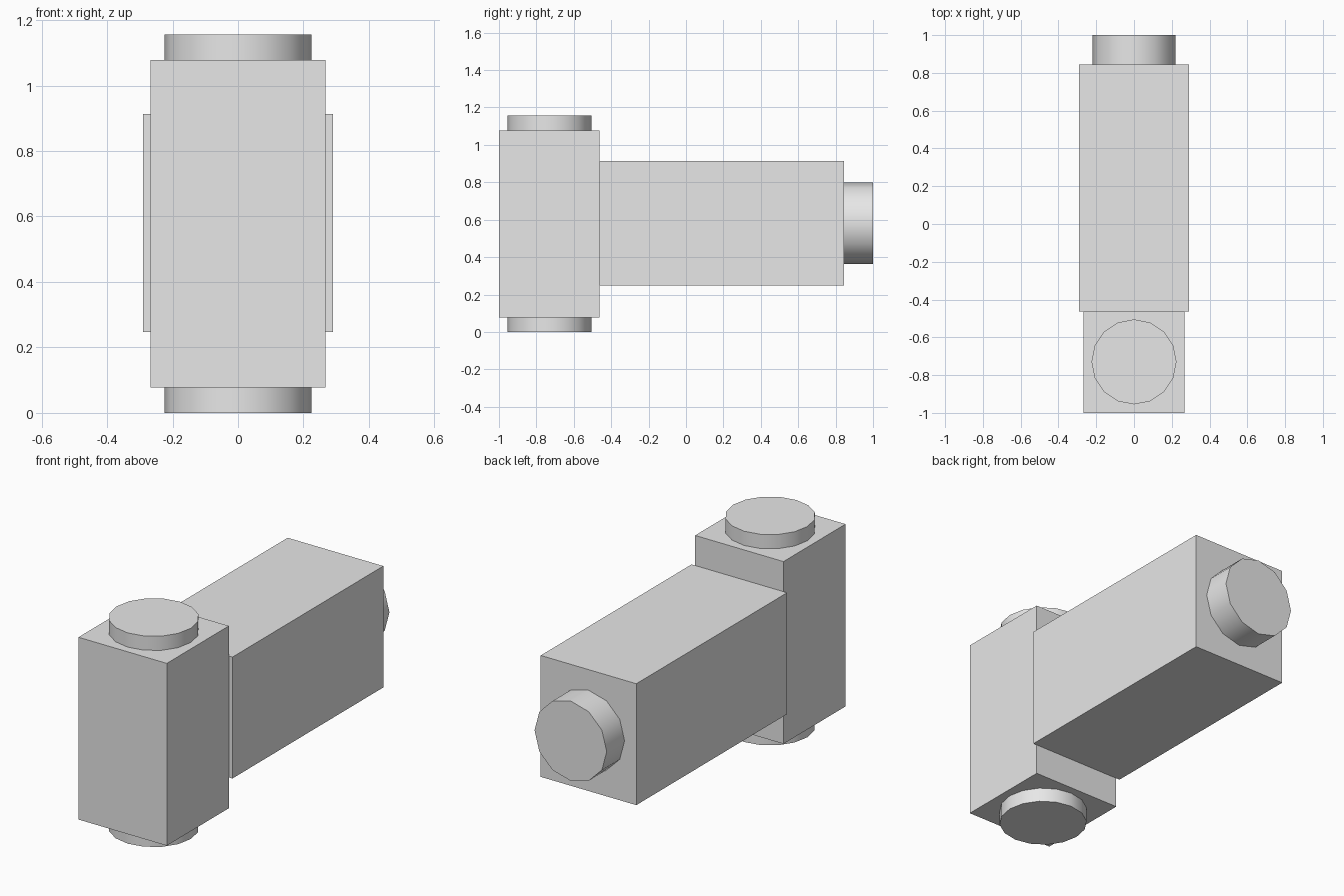
import bpy
import math

cube = bpy.data.objects.get("Cube")
if cube:
    bpy.data.objects.remove(cube, do_unlink=True)

grey = bpy.data.materials.new("light_grey")
grey.use_nodes = True
colour = (0.8, 0.8, 0.8, 1)
grey.diffuse_color = colour
grey.node_tree.nodes["Principled BSDF"].inputs["Base Color"].default_value = colour

MID_Z = 0.578


def finish(name):
    obj = bpy.context.object
    obj.name = name
    obj.data.materials.append(grey)
    bpy.ops.object.transform_apply(location=False, rotation=True, scale=True)
    return obj


def block(name, size, centre):
    bpy.ops.mesh.primitive_cube_add(size=1, location=centre)
    bpy.context.object.scale = size
    return finish(name)


def cylinder(name, sides, radius, depth, centre, tilt=0):
    bpy.ops.mesh.primitive_cylinder_add(vertices=sides, radius=radius, depth=depth,
                                        location=centre, rotation=(tilt, 0, 0))
    finish(name)
    bpy.ops.object.shade_smooth_by_angle(angle=math.radians(35))


# Upright front block with a round pin running through it
block("upright_block", (0.536, 0.538, 1.0), (0, -0.731, MID_Z))
cylinder("upright_pin", 16, 0.225, 2 * MID_Z, (0, -0.73, MID_Z))

# Long rear block with a round stub on its end
block("long_block", (0.58, 1.307, 0.666), (0, 0.1915, 0.58))
cylinder("rear_stub", 12, 0.219, 0.3, (0, 0.85, 0.581), math.pi / 2)
